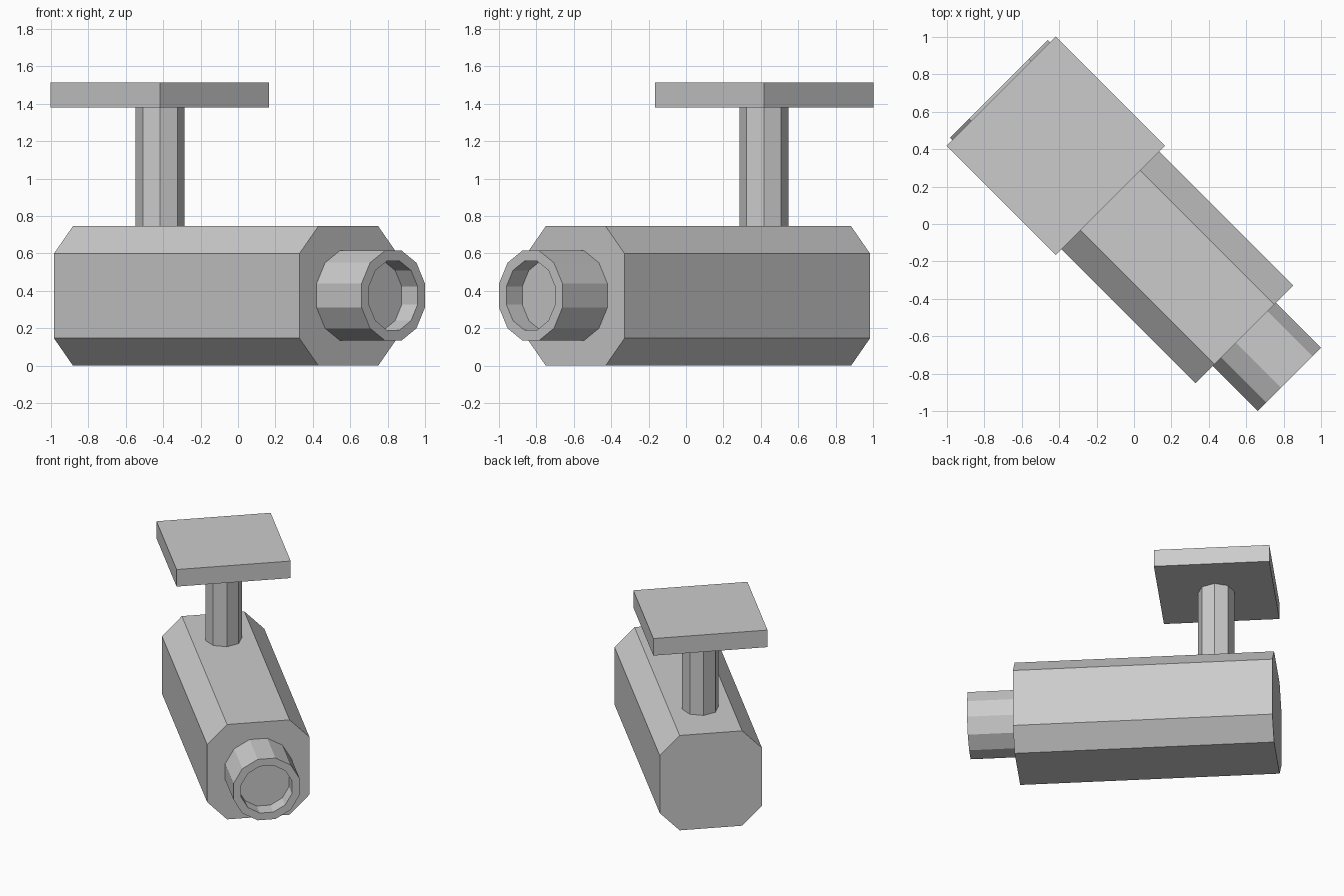
import bpy, bmesh, math
from mathutils import Matrix

if "Cube" in bpy.data.objects:
    bpy.data.objects.remove(bpy.data.objects["Cube"])

# Everything is built facing -y, then turned 45 degrees about z
TURN = Matrix.Rotation(math.radians(45), 4, 'Z')


def finish(name, bm):
    bmesh.ops.recalc_face_normals(bm, faces=bm.faces)
    me = bpy.data.meshes.new(name)
    bm.to_mesh(me)
    bm.free()
    ob = bpy.data.objects.new(name, me)
    ob.matrix_world = TURN
    bpy.context.collection.objects.link(ob)
    return ob


def loft(name, rings):
    """Join rings of points in order and cap both ends."""
    bm = bmesh.new()
    loops = [[bm.verts.new(p) for p in r] for r in rings]
    n = len(loops[0])
    for a, b in zip(loops, loops[1:]):
        for i in range(n):
            j = (i + 1) % n
            bm.faces.new((a[i], a[j], b[j], b[i]))
    bm.faces.new(loops[0])
    bm.faces.new(loops[-1])
    return finish(name, bm)


def ngon(n, r, offset=0.0):
    return [(r * math.cos(math.tau * i / n + offset),
             r * math.sin(math.tau * i / n + offset)) for i in range(n)]


MID = 0.373        # height of the body axis
MOUNT_Y = 0.588    # post and plate centre

# Body: chamfered rectangular prism
quarter = [(0.37, 0.226), (0.226, 0.373)]
profile = (quarter + [(-x, z) for x, z in reversed(quarter)]
           + [(-x, -z) for x, z in quarter]
           + [(x, -z) for x, z in reversed(quarter)])
loft("camera_body", [[(x, y, MID + z) for x, z in profile] for y in (1.022, -0.834)])

# Lens barrel: twelve-sided tube with a recessed floor
lens = [(0.248, -0.83), (0.248, -1.174), (0.19, -1.174), (0.19, -1.054)]
loft("lens_barrel", [[(x, y, MID + 0.002 + z) for x, z in ngon(12, r, math.radians(15))]
                     for r, y in lens])

# Mounting post: octagonal
loft("mount_post", [[(x, MOUNT_Y + y, z) for x, y in ngon(8, 0.131)]
                    for z in (0.74, 1.385)])

# Mounting plate
h = 0.413
square = [(h, h), (-h, h), (-h, -h), (h, -h)]
loft("mount_plate", [[(x, MOUNT_Y + 0.003 + y, z) for x, y in square]
                     for z in (1.381, 1.515)])
